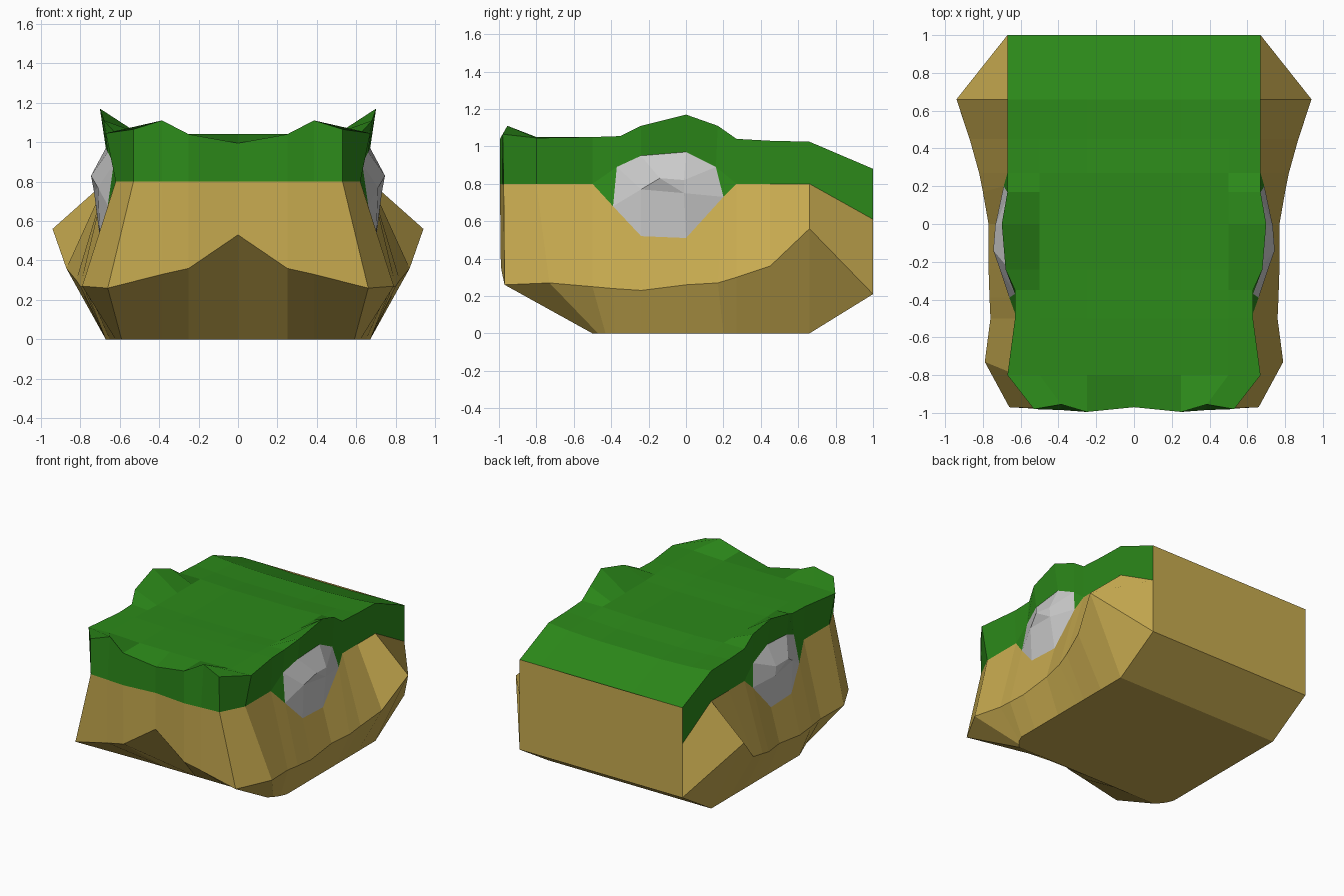
import bpy, bmesh

if "Cube" in bpy.data.objects:
    bpy.data.objects.remove(bpy.data.objects["Cube"])


def material(name, rgb):
    m = bpy.data.materials.new(name)
    m.diffuse_color = (*rgb, 1)
    m.use_nodes = True
    m.node_tree.nodes["Principled BSDF"].inputs["Base Color"].default_value = m.diffuse_color
    return m


def add_grid(bm, rows):
    """Skin a grid of points with flat quads."""
    vs = [[bm.verts.new(p) for p in row] for row in rows]
    for a, b in zip(vs, vs[1:]):
        for i in range(len(a) - 1):
            bm.faces.new((a[i], a[i + 1], b[i + 1], b[i]))


def finish(bm, name, mat=None):
    """Weld one half, mirror it across x and store it as an object."""
    bmesh.ops.remove_doubles(bm, verts=bm.verts, dist=0.001)
    bmesh.ops.dissolve_degenerate(bm, edges=bm.edges, dist=0.0005)
    mesh = bpy.data.meshes.new(name)
    bm.to_mesh(mesh)
    bm.free()
    if mat:
        mesh.materials.append(mat)
    ob = bpy.data.objects.new(name, mesh)
    bpy.context.collection.objects.link(ob)
    mod = ob.modifiers.new("mirror", 'MIRROR')
    mod.merge_threshold = 0.001
    return ob


# Outlines of the right half, each running front centre -> side -> back corner
base = [(0, -.5, 0), (.25, -.5, 0), (.385, -.5, 0), (.59, -.5, 0),
        (.62, -.47, 0), (.65, -.43, 0), (.67, -.38, 0), (.67, -.24, 0),
        (.67, 0, 0), (.67, .2, 0), (.67, .27, 0), (.67, .45, 0),
        (.67, .66, 0), (.67, 1, .21)]
flare = [(0, -.97, .53), (.25, -.99, .36), (.385, -.985, .33), (.66, -.97, .26),
         (.79, -.73, .27), (.76, -.5, .25), (.765, -.39, .24), (.77, -.24, .23),
         (.77, 0, .26), (.80, .17, .27), (.82, .27, .30), (.87, .45, .36),
         (.94, .66, .56), (.67, 1, .21)]
lip = [(0, -.97, .8), (.25, -.995, .8), (.385, -.985, .8), (.53, -.975, .8),
       (.62, -.8, .8), (.62, -.5, .8), (.66, -.39, .68), (.70, -.24, .52),
       (.70, 0, .51), (.69, .2, .73), (.67, .27, .8), (.67, .45, .8),
       (.67, .66, .8), (.67, 1, .61)]
rim = [(0, -.97, .995), (.25, -.995, 1.04), (.385, -.955, 1.11), (.53, -.98, 1.065),
       (.67, -.8, 1.045), (.63, -.5, 1.05), (.63, -.35, 1.055), (.68, -.24, 1.11),
       (.70, 0, 1.17), (.67, .17, 1.11), (.67, .27, 1.04), (.67, .45, 1.03),
       (.67, .66, 1.025), (.67, 1, .88)]

# Earth body: floor, flared sides and flat back
bm = bmesh.new()
keel = [(0, y, z) for x, y, z in base]
add_grid(bm, [keel, base, flare, lip])
add_grid(bm, [[row[-1], (0, 1, row[-1][2])] for row in (base, lip, rim)])
finish(bm, "earth_body", material("earth", (.58, .41, .08)))

# Grass: overhanging skirt, open around the stone, and a bumpy top
skirt = list(lip)
skirt[6:9] = [(.63, -.37, .89), (.66, -.24, .95), (.67, 0, .97)]
bm = bmesh.new()
add_grid(bm, [skirt[:6], rim[:6]])
add_grid(bm, [[lip[5], skirt[6]], [rim[5], rim[6]]])
bm.faces.new([bm.verts.new(p) for p in (lip[5], lip[6], skirt[6])])
stone_right = (.665, .16, .89)
add_grid(bm, [skirt[6:9] + [stone_right], rim[6:10]])
add_grid(bm, [[stone_right, lip[10]], [rim[9], rim[10]]])
bm.faces.new([bm.verts.new(p) for p in (stone_right, lip[9], lip[10])])
add_grid(bm, [lip[10:], rim[10:]])
middle = [1.04, 1.04, 1.035, 1.03, 1.03, 1.03, 1.03, 1.01, 1.0, .87]
top = [rim[:4]]
for (x, y, z), c in zip(rim[4:], middle):
    top.append([(0, y, c), (.25, y, c), (.5, y, c + .01), (x, y, z)])
add_grid(bm, top)
finish(bm, "grass_top", material("grass", (.025, .25, .01)))

# Side stones: faceted domes filling the gap between earth and grass
border = [lip[6], lip[7], lip[8], lip[9], stone_right,
          skirt[8], skirt[7], skirt[6]]
crown = [(.71, -.24, .77), (.71, -.24, .77), (.73, -.01, .75), (.73, -.01, .75),
         (.735, -.01, .82), (.735, -.01, .82), (.745, -.14, .83), (.71, -.24, .77)]
bm = bmesh.new()
add_grid(bm, [border + border[:1], crown + crown[:1]])
bm.faces.new([bm.verts.new(crown[i]) for i in (0, 2, 6)])
bm.faces.new([bm.verts.new(crown[i]) for i in (2, 4, 6)])
finish(bm, "side_stones")
